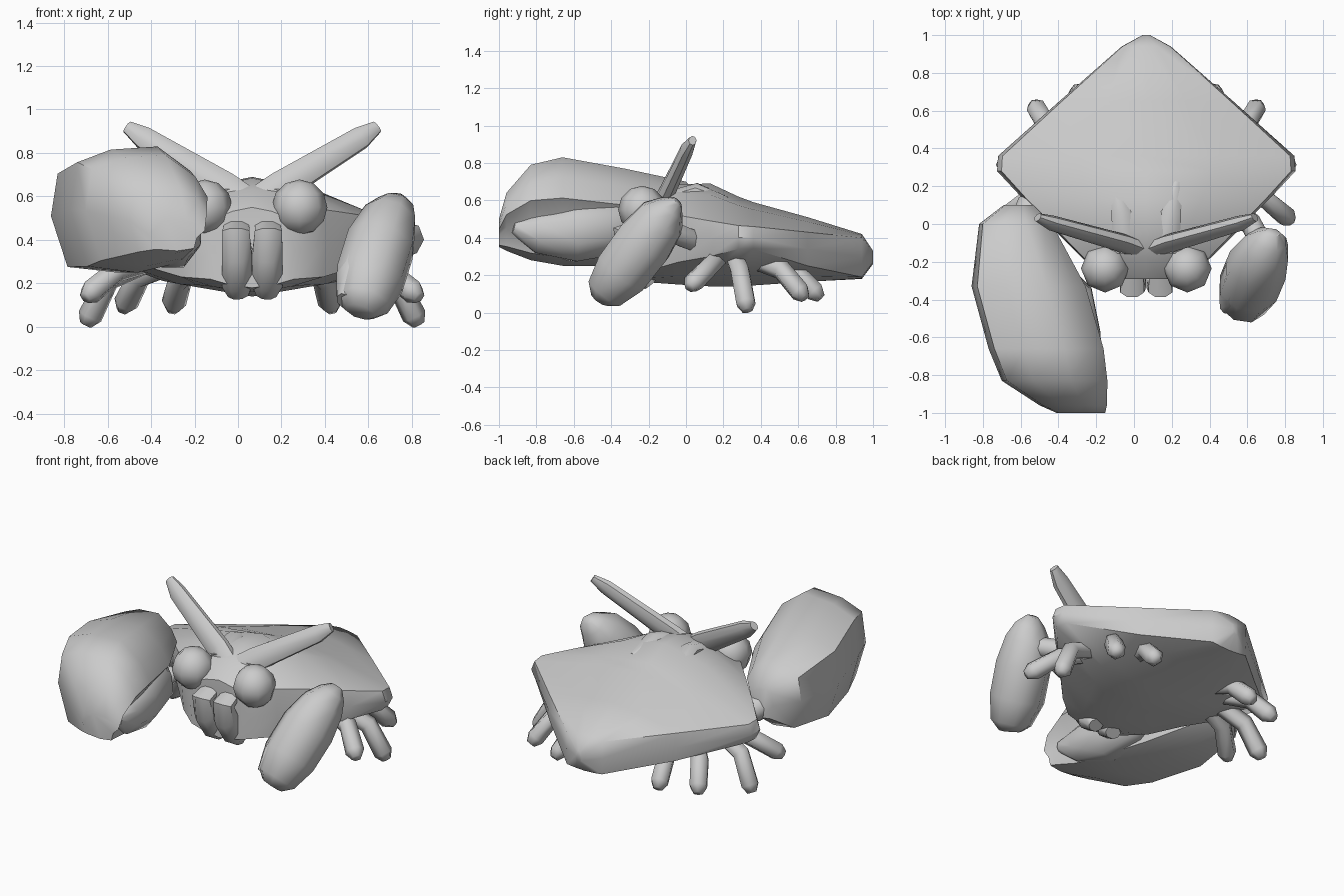
import bpy, bmesh, math
from mathutils import Vector

if "Cube" in bpy.data.objects:
    bpy.data.objects.remove(bpy.data.objects["Cube"])

CX = 0.065  # body mirror plane


def finish(bm, name, angle=50):
    bmesh.ops.recalc_face_normals(bm, faces=bm.faces)
    me = bpy.data.meshes.new(name)
    bm.to_mesh(me)
    bm.free()
    ob = bpy.data.objects.new(name, me)
    bpy.context.collection.objects.link(ob)
    bpy.ops.object.select_all(action='DESELECT')
    ob.select_set(True)
    bpy.context.view_layer.objects.active = ob
    bpy.ops.object.shade_smooth_by_angle(angle=math.radians(angle))
    return ob


def loft(name, rings, angle=50):
    bm = bmesh.new()
    vr = [[bm.verts.new(p) for p in r] for r in rings]
    n = len(vr[0])
    for a, b in zip(vr, vr[1:]):
        for i in range(n):
            j = (i + 1) % n
            bm.faces.new((a[i], a[j], b[j], b[i]))
    bm.faces.new(vr[0])
    bm.faces.new(vr[-1])
    return finish(bm, name, angle)


def tube(name, stations, side=(1, 0, 0), n=8, angle=50):
    """Loft ellipses (centre, radius a, radius b) perpendicular to the path."""
    pts = [Vector(s[0]) for s in stations]
    rings = []
    for k, (_, a, b) in enumerate(stations):
        d = (pts[min(k + 1, len(pts) - 1)] - pts[max(k - 1, 0)]).normalized()
        u = Vector(side)
        u = (u - d * u.dot(d)).normalized()
        v = d.cross(u)
        rings.append([pts[k] + u * a * math.cos(t) + v * b * math.sin(t)
                      for t in [(i + .5) * math.tau / n for i in range(n)]])
    return loft(name, rings, angle)


# Carapace: y, half width, top z, rim top z, rim bottom z, bottom z
body = [(1.0, .02, .33, .32, .27, .26), (.94, .13, .42, .40, .19, .18),
        (.65, .46, .51, .43, .25, .165), (.36, .785, .59, .46, .34, .145),
        (.28, .79, .62, .465, .34, .14), (.13, .65, .69, .49, .30, .14),
        (-.04, .48, .685, .52, .27, .15), (-.18, .34, .635, .54, .23, .16),
        (-.29, .20, .55, .49, .22, .18)]
rings = []
for y, w, t, et, eb, b in body:
    half = [(.45, t - (t - et) * .3), (.97, et), (1, (et + eb) / 2),
            (.96, eb), (.52, b + (eb - b) * .36)]
    ring = [(CX, y, t)] + [(CX + w * f, y, z) for f, z in half] + [(CX, y, b)]
    ring += [(CX - w * f, y, z) for f, z in reversed(half)]
    rings.append(ring)
loft("carapace", rings, 45)

# Legs: hip, knee, foot as offsets from the mirror plane
legs = [((.40, .20, .32), (.62, .14, .26), (.74, .04, .16)),
        ((.43, .25, .32), (.66, .29, .22), (.745, .32, .05)),
        ((.36, .34, .29), (.52, .51, .23), (.58, .61, .11)),
        ((.26, .38, .28), (.33, .58, .22), (.36, .69, .11))]

for s, tag in ((1, "right"), (-1, "left")):
    def P(x, y, z):
        return Vector((CX + s * x, y, z))

    for i, (h, k, f) in enumerate(legs):
        h, k, f = P(*h), P(*k), P(*f)
        tip = f + (f - k).normalized() * .045
        tube(f"{tag}_leg_{i + 1}", [(h, .05, .05), (k, .055, .055),
                                    (f, .057, .057), (tip, .03, .03)], (0, 1, .3), 6, 65)

    # Eyes
    bm = bmesh.new()
    bmesh.ops.create_uvsphere(bm, u_segments=8, v_segments=6, radius=.128)
    bmesh.ops.translate(bm, verts=bm.verts, vec=P(.218, -.235, .55))
    finish(bm, f"{tag}_eye", 60)

    # Antennae, flaring into the brow
    tube(f"{tag}_antenna", [(P(.00, -.16, .53), .05, .10), (P(.13, -.10, .645), .045, .075),
                            (P(.50, .005, .87), .038, .055), (P(.575, .035, .92), .022, .03)],
         (0, 1, -.3), 8)
    # Brow ridge behind the antenna
    tube(f"{tag}_brow_ridge", [(P(.16, .22, .60), .03, .02), (P(.13, .06, .65), .06, .045),
                               (P(.10, -.14, .59), .08, .05)])

    # Mouth plates
    tube(f"{tag}_mouth_plate", [(P(.07, -.25, .47), .06, .03), (P(.075, -.345, .435), .068, .05),
                                (P(.07, -.31, .33), .075, .08), (P(.07, -.23, .20), .075, .07),
                                (P(.065, -.19, .15), .05, .04)])

# Large claw: y, x min, x max, z min, z max
claw = [(.10, -.69, -.53, .38, .58), (.0, -.82, -.43, .30, .70),
        (-.33, -.86, -.25, .25, .77), (-.66, -.77, -.155, .25, .83),
        (-.83, -.70, -.135, .28, .79), (-.96, -.50, -.14, .33, .64),
        (-1.0, -.41, -.15, .35, .50)]
rings = []
for y, x0, x1, z0, z1 in claw:
    x, z, a, b = (x0 + x1) / 2, (z0 + z1) / 2, (x1 - x0) / 2, (z1 - z0) / 2
    # inner side is hollowed under the upper finger
    rings.append([(x + a * fx, y, z + b * fz) for fx, fz in
                  ((.98, .25), (.78, .62), (.3, 1), (-.4, .95), (-.9, .75),
                   (-1, 0), (-.75, -.9), (0, -1), (.6, -.85), (.7, -.2))])
loft("large_claw", rings, 45)
tube("large_claw_finger", [((-.42, -.22, .48), .06, .06), ((-.34, -.38, .46), .13, .16),
                           ((-.30, -.60, .43), .135, .17), ((-.27, -.80, .43), .11, .12),
                           ((-.23, -.93, .46), .05, .04)])
tube("large_claw_arm", [((-.36, .16, .38), .07, .07), ((-.56, .08, .42), .08, .08),
                        ((-.60, -.05, .46), .08, .08)])

# Small claw
tube("small_claw", [((.735, -.045, .595), .04, .03), ((.725, -.08, .56), .09, .08),
                    ((.70, -.13, .50), .13, .14), ((.655, -.22, .38), .165, .165),
                    ((.605, -.34, .22), .165, .16), ((.575, -.43, .11), .125, .115),
                    ((.56, -.455, .07), .07, .06)])
tube("small_claw_finger", [((.60, -.16, .48), .04, .04), ((.56, -.25, .35), .08, .10),
                           ((.525, -.36, .21), .08, .11), ((.49, -.44, .12), .04, .05)])
tube("small_claw_arm", [((.46, .12, .36), .06, .06), ((.62, .0, .40), .06, .06),
                        ((.68, -.12, .45), .06, .06)])
